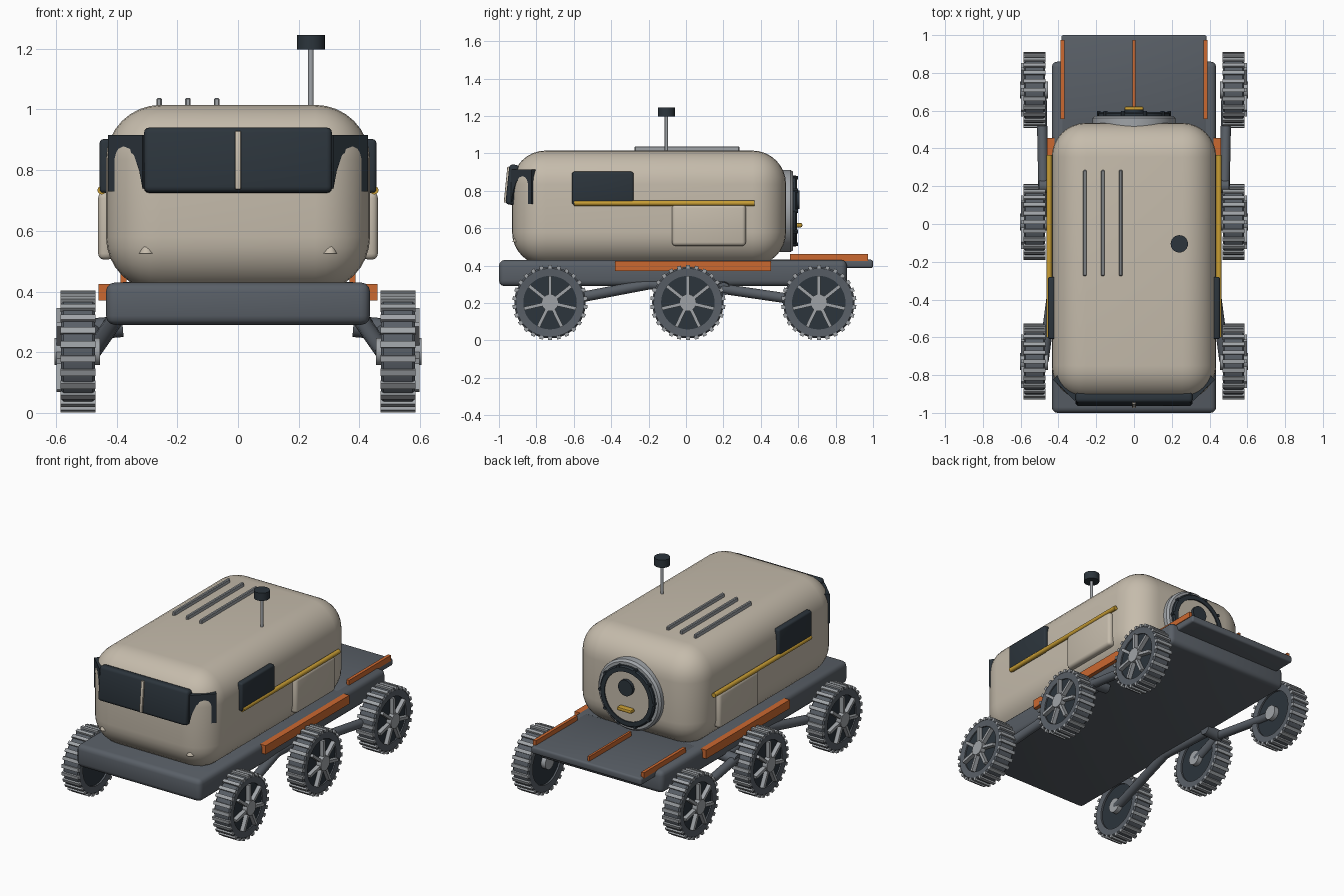
import bpy, bmesh, math
from mathutils import Matrix, Vector

if "Cube" in bpy.data.objects:
    bpy.data.objects.remove(bpy.data.objects["Cube"], do_unlink=True)


def material(name, rgb):
    m = bpy.data.materials.new(name)
    m.use_nodes = True
    m.diffuse_color = (*rgb, 1)
    m.node_tree.nodes["Principled BSDF"].inputs["Base Color"].default_value = (*rgb, 1)
    return m


BEIGE = material("beige hull", (0.56, 0.50, 0.41))
SLATE = material("slate frame", (0.10, 0.115, 0.135))
DARK = material("dark glass", (0.025, 0.035, 0.045))
METAL = material("light metal", (0.35, 0.37, 0.39))
ORANGE = material("orange trim", (0.60, 0.14, 0.03))
GOLD = material("gold trim", (0.58, 0.34, 0.035))


def finish(name, bm, mat):
    bmesh.ops.recalc_face_normals(bm, faces=bm.faces)
    me = bpy.data.meshes.new(name)
    bm.to_mesh(me)
    bm.free()
    me.materials.append(mat)
    ob = bpy.data.objects.new(name, me)
    bpy.context.collection.objects.link(ob)
    bpy.ops.object.select_all(action="DESELECT")
    ob.select_set(True)
    bpy.context.view_layer.objects.active = ob
    bpy.ops.object.shade_smooth_by_angle(angle=math.radians(35))
    return ob


def box(name, lo, hi, mat, bevel=0, segments=3, tilt=0):
    """Box between two corners, optionally rounded and tilted about x."""
    lo, hi = Vector(lo), Vector(hi)
    bm = bmesh.new()
    bmesh.ops.create_cube(bm, size=1, matrix=Matrix.Diagonal((*(hi - lo), 1)))
    if bevel:
        bmesh.ops.bevel(bm, geom=bm.edges[:], offset=bevel, segments=segments,
                        profile=0.5, affect="EDGES")
    bm.transform(Matrix.Translation((lo + hi) / 2) @ Matrix.Rotation(tilt, 4, "X"))
    return finish(name, bm, mat)


def side_box(name, s, lo, hi, mat, bevel=0):
    """Box on one flank: x runs outward on side s."""
    xs = sorted((s * lo[0], s * hi[0]))
    return box(name, (xs[0], *lo[1:]), (xs[1], *hi[1:]), mat, bevel)


def rods(name, points, r, mat, n=16):
    """Round tubes joining successive points, with ball joints between."""
    bm = bmesh.new()
    pts = [Vector(p) for p in points]
    for a, b in zip(pts, pts[1:]):
        d = b - a
        m = Matrix.Translation((a + b) / 2) @ d.to_track_quat("Z", "Y").to_matrix().to_4x4()
        bmesh.ops.create_cone(bm, cap_ends=True, segments=n, radius1=r, radius2=r,
                              depth=d.length, matrix=m)
    for p in pts[1:-1]:
        bmesh.ops.create_uvsphere(bm, u_segments=n, v_segments=8, radius=r,
                                  matrix=Matrix.Translation(p))
    return finish(name, bm, mat)


def ring(name, centre, profile, axis, mat, n=40):
    """Closed (radius, along) profile revolved about the axis direction."""
    bm = bmesh.new()
    loops = [[bm.verts.new((r * math.cos(t), r * math.sin(t), h)) for r, h in profile]
             for t in (math.tau * i / n for i in range(n))]
    k = len(profile)
    for i in range(n):
        a, b = loops[i], loops[(i + 1) % n]
        for j in range(k):
            bm.faces.new((a[j], b[j], b[(j + 1) % k], a[(j + 1) % k]))
    q = Vector(axis).to_track_quat("Z", "Y").to_matrix().to_4x4()
    bm.transform(Matrix.Translation(centre) @ q)
    return finish(name, bm, mat)


def radial_boxes(name, centre, count, size, radius, mat):
    """Boxes spread around an x-directed axle."""
    bm = bmesh.new()
    for i in range(count):
        m = (Matrix.Translation(centre) @ Matrix.Rotation(math.tau * i / count, 4, "X")
             @ Matrix.Translation((0, 0, radius)) @ Matrix.Diagonal((*size, 1)))
        bmesh.ops.create_cube(bm, size=1, matrix=m)
    return finish(name, bm, mat)


# Chassis, rear porch and cabin hull
box("chassis", (-0.435, -1, 0.29), (0.435, 0.86, 0.43), SLATE, 0.03)
box("rear_porch", (-0.385, 0.45, 0.387), (0.385, 1, 0.432), SLATE, 0.012)
box("hull", (-0.435, -0.93, 0.40), (0.435, 0.535, 1.015), BEIGE, 0.18, 8)

# Windscreen with centre post
box("windscreen", (-0.31, -0.955, 0.725), (0.31, -0.90, 0.94), DARK, 0.018, 3, -0.1)
box("windscreen_post", (-0.01, -0.965, 0.735), (0.01, -0.93, 0.928), BEIGE, 0.004, 2, -0.1)

# Roof ribs and mast
for i, x in enumerate((-0.26, -0.165, -0.07)):
    box(f"roof_rib_{i}", (x - 0.009, -0.275, 1.0), (x + 0.009, 0.285, 1.038), METAL, 0.004, 1)
rods("mast_pole", [(0.24, -0.105, 1.0), (0.24, -0.105, 1.2)], 0.009, METAL)
rods("mast_head", [(0.24, -0.105, 1.197), (0.24, -0.105, 1.246)], 0.046, DARK, 24)

# Porch strips
for i, x in enumerate((-0.378, 0, 0.378)):
    w = 0.01 if i != 1 else 0.007
    box(f"porch_strip_{i}", (x - w, 0.556, 0.425), (x + w, 0.973, 0.461), ORANGE)

# Rear hatch
HZ = 0.692
ring("hatch_collar", (0, 0.5, HZ), [(0.17, 0), (0.22, 0), (0.22, 0.06), (0.208, 0.073), (0.17, 0.073)],
     (0, 1, 0), METAL, 48)
ring("hatch_seal", (0, 0.5, HZ), [(0.155, 0.03), (0.19, 0.03), (0.19, 0.086), (0.182, 0.094), (0.155, 0.094)],
     (0, 1, 0), DARK, 48)
rods("hatch_door", [(0, 0.5, HZ), (0, 0.587, HZ)], 0.16, BEIGE, 48)
rods("hatch_porthole", [(0, 0.57, HZ + 0.06), (0, 0.607, HZ + 0.06)], 0.05, DARK, 32)
box("hatch_handle", (-0.05, 0.58, 0.605), (0.05, 0.622, 0.628), GOLD, 0.008, 2)
for i in range(10):
    t = math.tau * i / 10
    x, z = 0.187 * math.cos(t), HZ + 0.187 * math.sin(t)
    rods(f"hatch_bolt_{i}", [(x, 0.56, z), (x, 0.598, z)], 0.01, DARK, 8)

# Arched corner pane, as (share of width, height)
ARCH = [(0, 0.915), (1, 0.915), (1, 0.73), (0.82, 0.73), (0.78, 0.83),
        (0.5, 0.872), (0.25, 0.85), (0.1, 0.80), (0, 0.74)]

for s, side in ((1, "left"), (-1, "right")):
    # Corner pane beside the windscreen
    a, b = Vector((s * 0.305, -0.925, 0)), Vector((s * 0.418, -0.815, 0))
    out = Vector((s * 0.7, -0.7, 0)) * 0.014
    bm = bmesh.new()
    front, back = ([bm.verts.new(a.lerp(b, u) + Vector((0, 0, z)) + out * k) for u, z in ARCH]
                   for k in (1, -1.6))
    bm.faces.new(front)
    bm.faces.new(back[::-1])
    for j in range(len(ARCH)):
        k = (j + 1) % len(ARCH)
        bm.faces.new((front[j], back[j], back[k], front[k]))
    finish(f"{side}_corner_pane", bm, DARK)

    # Small front cone
    bm = bmesh.new()
    bmesh.ops.create_cone(bm, cap_ends=True, segments=12, radius1=0.024, radius2=0.004, depth=0.045,
                          matrix=Matrix.Translation((s * 0.302, -0.905, 0.548)))
    finish(f"{side}_front_cone", bm, BEIGE)

    # Flank fittings
    side_box(f"{side}_window", s, (0.415, -0.61, 0.725), (0.456, -0.28, 0.902), DARK, 0.012)
    side_box(f"{side}_locker", s, (0.41, -0.075, 0.505), (0.461, 0.32, 0.728), BEIGE, 0.02)
    rods(f"{side}_handrail", [(s * 0.449, -0.6, 0.734), (s * 0.449, 0.365, 0.734)], 0.014, GOLD)
    side_box(f"{side}_sill", s, (0.42, -0.38, 0.37), (0.46, 0.455, 0.425), ORANGE)

    # Suspension arms
    rods(f"{side}_front_arm", [(s * 0.48, -0.727, 0.2), (s * 0.41, -0.2, 0.30), (s * 0.42, 0.2, 0.29)],
         0.028, SLATE)
    rods(f"{side}_rear_arm", [(s * 0.48, 0.01, 0.2), (s * 0.48, 0.2, 0.275), (s * 0.49, 0.71, 0.2)],
         0.027, SLATE)
    rods(f"{side}_pivot", [(s * 0.38, 0.2, 0.285), (s * 0.5, 0.2, 0.275)], 0.035, SLATE)

    # Wheels
    for place, y in (("front", -0.727), ("middle", 0.01), ("rear", 0.71)):
        n = f"{side}_{place}"
        c = Vector((s * 0.527, y, 0.202))

        def at(x):
            return (s * x, y, 0.202)

        ring(n + "_tyre", c, [(0.143, -0.053), (0.183, -0.056), (0.191, -0.048), (0.191, 0.048),
                              (0.183, 0.056), (0.143, 0.053)], (1, 0, 0), SLATE, 48)
        radial_boxes(n + "_treads", c, 26, (0.116, 0.021, 0.018), 0.192, METAL)
        rods(n + "_disc", [at(0.485), at(0.572)], 0.146, DARK, 40)
        radial_boxes(n + "_spokes", at(0.582), 7, (0.032, 0.018, 0.11), 0.088, METAL)
        rods(n + "_hub", [at(0.455), at(0.604)], 0.045, METAL, 24)
